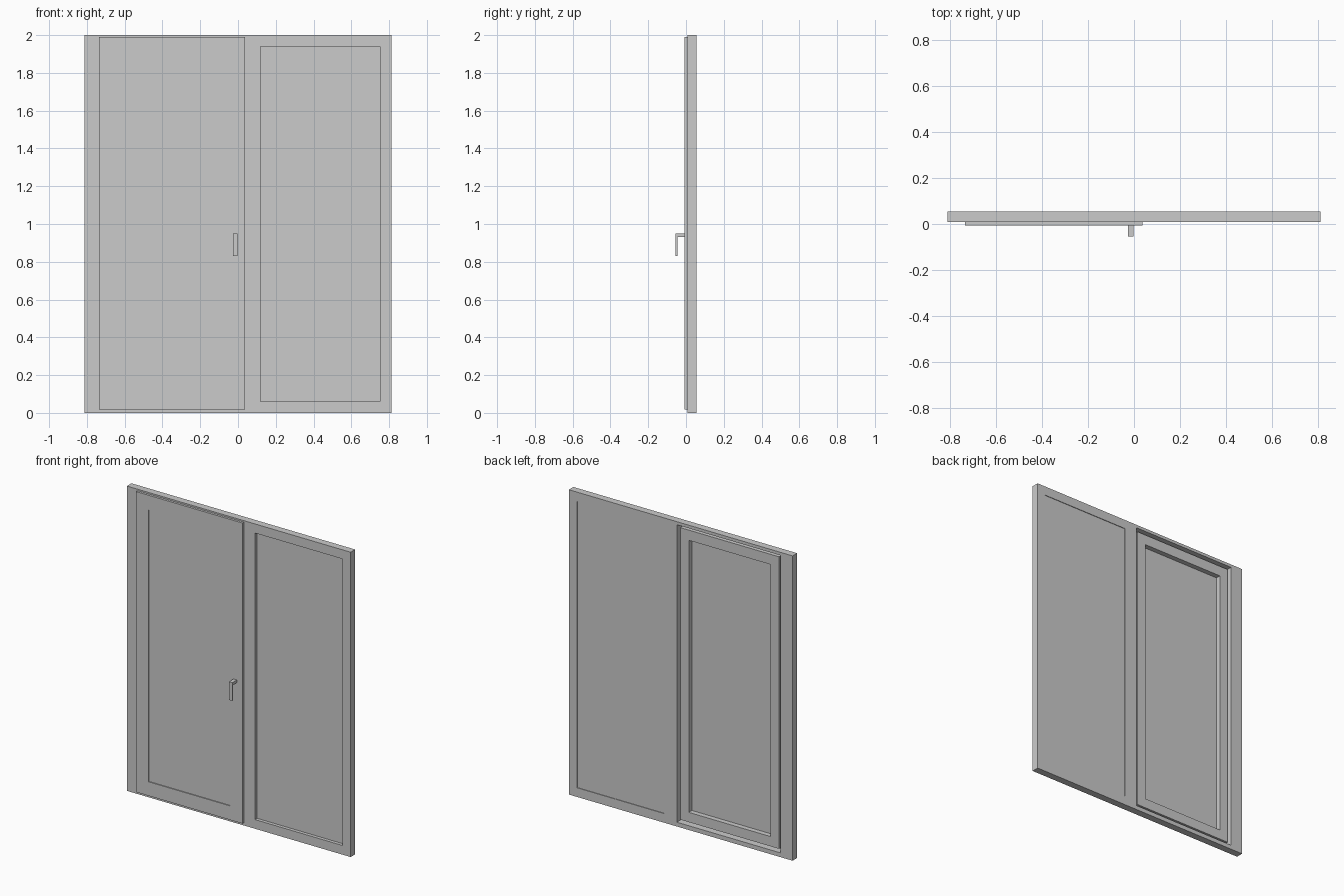
import bpy
import bmesh
from mathutils import Vector

if "Cube" in bpy.data.objects:
    bpy.data.objects.remove(bpy.data.objects["Cube"])


def box(name, x, y, z):
    """Axis-aligned box from (min, max) ranges."""
    bm = bmesh.new()
    bmesh.ops.create_cube(bm, size=1)
    for v in bm.verts:
        v.co = Vector([r[0] + (c + 0.5) * (r[1] - r[0]) for c, r in zip(v.co, (x, y, z))])
    mesh = bpy.data.meshes.new(name)
    bm.to_mesh(mesh)
    bm.free()
    ob = bpy.data.objects.new(name, mesh)
    bpy.context.collection.objects.link(ob)
    return ob


def cut(ob, x, z):
    """Cut a rectangular opening right through in the y direction."""
    cutter = box("cutter", x, (-0.5, 0.5), z)
    cutter.hide_render = True
    mod = ob.modifiers.new("opening", 'BOOLEAN')
    mod.operation = 'DIFFERENCE'
    mod.solver = 'EXACT'
    mod.object = cutter
    bpy.context.view_layer.objects.active = ob
    bpy.ops.object.modifier_apply(modifier=mod.name)
    bpy.data.objects.remove(cutter)


def extrude_profile(name, x, pts):
    """Extrude a (y, z) outline between two x positions."""
    bm = bmesh.new()
    face = bm.faces.new([bm.verts.new((x[0], y, z)) for y, z in pts])
    new = bmesh.ops.extrude_face_region(bm, geom=[face])["geom"]
    bmesh.ops.translate(bm, vec=(x[1] - x[0], 0, 0),
                        verts=[g for g in new if isinstance(g, bmesh.types.BMVert)])
    bmesh.ops.recalc_face_normals(bm, faces=bm.faces)
    mesh = bpy.data.meshes.new(name)
    bm.to_mesh(mesh)
    bm.free()
    ob = bpy.data.objects.new(name, mesh)
    bpy.context.collection.objects.link(ob)


# Outer frame with an opening for the door and one for the fixed pane
FRONT, BACK = 0.008, 0.055
FIXED_X, FIXED_Z = (0.118, 0.753), (0.06, 1.94)
frame = box("outer_frame", (-0.812, 0.812), (FRONT, BACK), (0, 2))
cut(frame, (-0.725, 0.028), (0.028, 1.98))
cut(frame, FIXED_X, FIXED_Z)

# Fixed pane, set back from the front and almost flush at the rear
box("fixed_glass", FIXED_X, (0.03, 0.051), FIXED_Z)

# Door sash: overlapping front face and a smaller core inside the frame
GLASS_X, GLASS_Z = (-0.645, -0.052), (0.11, 1.895)
face = box("sash_face", (-0.735, 0.037), (-0.007, FRONT), (0.018, 1.99))
cut(face, GLASS_X, GLASS_Z)
core = box("sash_core", (-0.706, 0.01), (FRONT, 0.045), (0.046, 1.962))
cut(core, GLASS_X, GLASS_Z)
box("sash_glass", GLASS_X, (-0.001, 0.012), GLASS_Z)

# L-shaped door handle
extrude_profile("handle", (-0.027, -0.003),
                [(-0.007, 0.95), (-0.055, 0.95), (-0.055, 0.83),
                 (-0.045, 0.83), (-0.045, 0.932), (-0.007, 0.932)])
